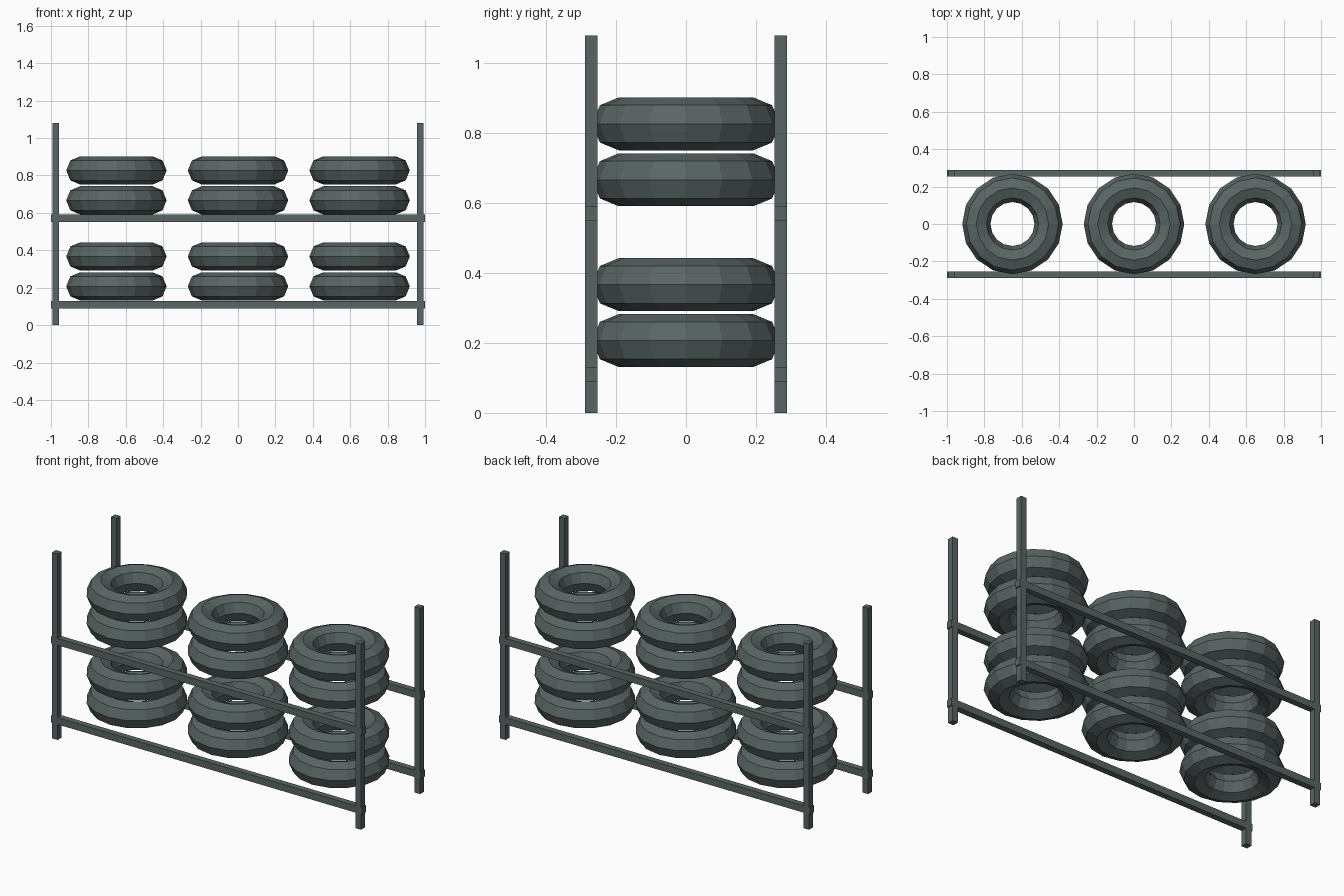
import bpy

if "Cube" in bpy.data.objects:
    bpy.data.objects.remove(bpy.data.objects["Cube"])

# One dark grey-green colour for everything
grey = bpy.data.materials.new("dark_slate_grey")
grey.diffuse_color = (0.10, 0.13, 0.128, 1)
grey.use_nodes = True
grey.node_tree.nodes["Principled BSDF"].inputs["Base Color"].default_value = grey.diffuse_color


def finish(name):
    ob = bpy.context.object
    ob.name = name
    ob.data.materials.append(grey)
    return ob


def box(name, x0, x1, y0, y1, z0, z1):
    bpy.ops.mesh.primitive_cube_add(
        size=1, location=((x0 + x1) / 2, (y0 + y1) / 2, (z0 + z1) / 2))
    bpy.context.object.scale = (x1 - x0, y1 - y0, z1 - z0)
    bpy.ops.object.transform_apply(location=False, rotation=False, scale=True)
    return finish(name)


def tyre(x, z):
    bpy.ops.mesh.primitive_torus_add(
        major_segments=16, minor_segments=8,
        major_radius=0.193, minor_radius=0.0755, location=(x, 0, z))
    return finish("tyre")


# Rack frame: four upright posts and two beams along each long side
for side, y0, y1 in (("front", -0.289, -0.253), ("back", 0.253, 0.289)):
    for x0, x1 in ((-0.993, -0.957), (0.957, 0.993)):
        box(side + "_post", x0, x1, y0, y1, 0, 1.08)
    for z in (0.09, 0.55):
        box(side + "_beam", -1, 1, y0, y1, z, z + 0.04)

# Tyres lying flat: three stacks of two on each level
for x in (-0.65, 0, 0.65):
    for z in (0.207, 0.367, 0.667, 0.827):
        tyre(x, z)
